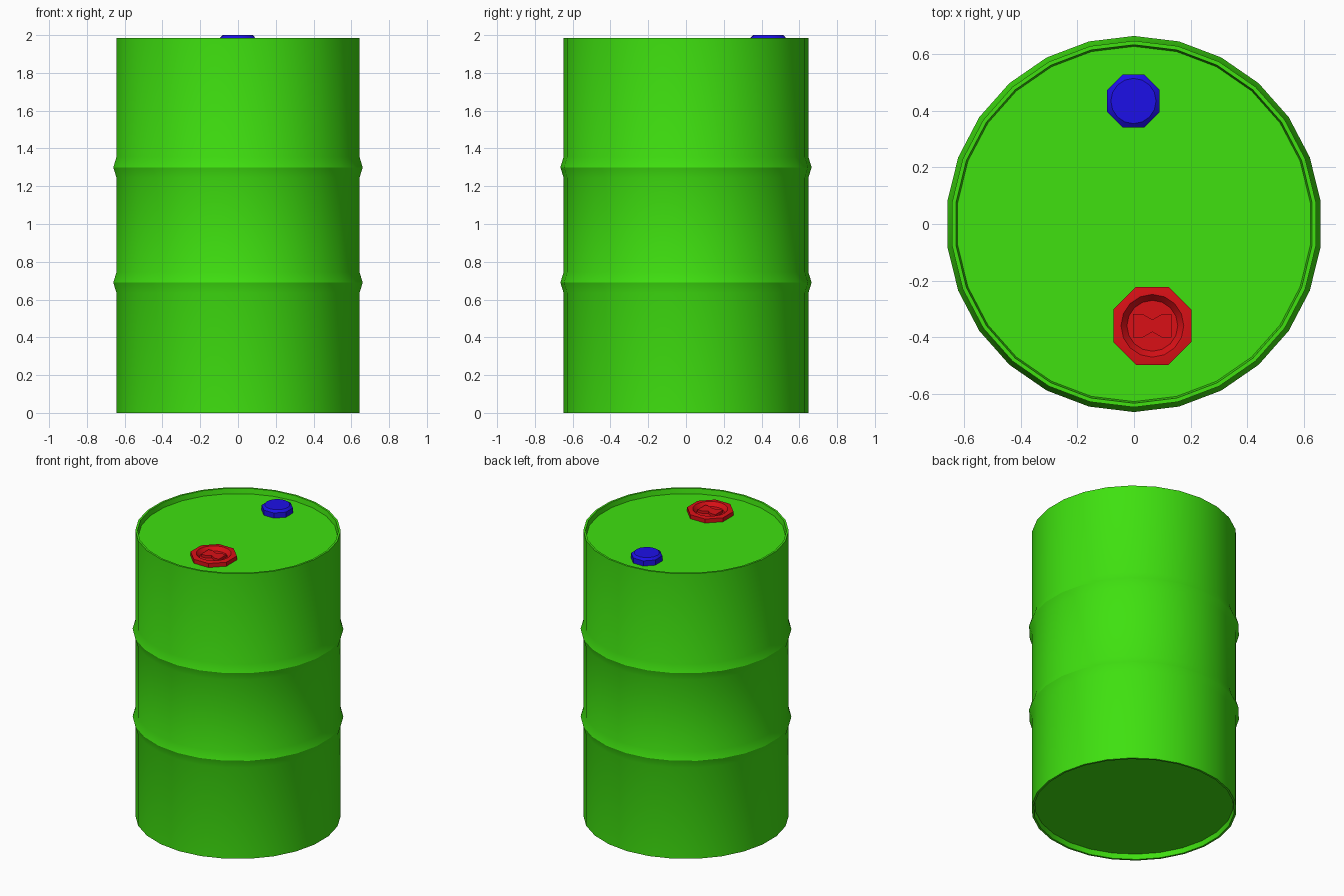
import bpy, bmesh, math

if "Cube" in bpy.data.objects:
    bpy.data.objects.remove(bpy.data.objects["Cube"])


def material(name, rgb):
    m = bpy.data.materials.new(name)
    m.diffuse_color = (*rgb, 1)
    m.use_nodes = True
    m.node_tree.nodes["Principled BSDF"].inputs["Base Color"].default_value = m.diffuse_color
    return m


GREEN = material("green_paint", (0.05, 0.75, 0.005))
BLUE = material("blue_cap", (0.012, 0.005, 0.8))
RED = material("red_cap", (0.7, 0.005, 0.008))


def finish(name, bm, mat, angle=30):
    bmesh.ops.recalc_face_normals(bm, faces=bm.faces)
    me = bpy.data.meshes.new(name)
    bm.to_mesh(me)
    bm.free()
    me.materials.append(mat)
    ob = bpy.data.objects.new(name, me)
    bpy.context.collection.objects.link(ob)
    bpy.ops.object.select_all(action='DESELECT')
    ob.select_set(True)
    bpy.context.view_layer.objects.active = ob
    bpy.ops.object.shade_smooth_by_angle(angle=math.radians(angle))
    return ob


def stack(name, rings, sides, mat, centre=(0, 0), start=0.0):
    """Skin (radius, z, shape) rings; shape 'oct' is an octagon of that apothem."""
    bm = bmesh.new()
    loops = []
    for radius, z, shape in rings:
        loop = []
        for i in range(sides):
            a = start + 2 * math.pi * i / sides
            r = radius
            if shape == 'oct':
                q = math.pi / 4
                r = radius / math.cos(a - q * round(a / q))
            loop.append(bm.verts.new((centre[0] + r * math.cos(a),
                                      centre[1] + r * math.sin(a), z)))
        loops.append(loop)
    for lo, hi in zip(loops, loops[1:]):
        for i in range(sides):
            j = (i + 1) % sides
            bm.faces.new((lo[i], lo[j], hi[j], hi[i]))
    bm.faces.new(loops[0])
    bm.faces.new(loops[-1])
    return finish(name, bm, mat)


# Drum: recessed ends, rims and two rolling ribs
R = 0.648
profile = [(0.628, 0.035), (0.634, 0.0), (R, 0.0)]
for z in (0.69, 1.30):
    profile += [(R, z - 0.055), (R + 0.017, z), (R, z + 0.055)]
profile += [(R, 1.985), (0.634, 1.985), (0.628, 1.95)]
stack("drum", [(r, z, 'circle') for r, z in profile], 26, GREEN,
      start=math.pi / 2)

# Small blue bung cap with a raised round top
stack("blue_bung", [(0.093, 1.945, 'oct'), (0.093, 1.986, 'oct'),
                    (0.08, 2.0, 'circle')], 16, BLUE, centre=(-0.002, 0.435))

# Large red bung with a round dished recess
C = (0.065, -0.36)
stack("red_bung", [(0.138, 1.945, 'oct'), (0.138, 1.978, 'oct'),
                   (0.118, 1.982, 'circle'), (0.111, 1.982, 'circle'),
                   (0.09, 1.956, 'circle')], 16, RED, centre=C)

# Bow-tie grip across the red recess
bm = bmesh.new()
outline = [(-0.068, -0.042), (-0.035, -0.042), (0, -0.022), (0.035, -0.042),
           (0.068, -0.042), (0.068, 0.042), (0.035, 0.042), (0, 0.022),
           (-0.035, 0.042), (-0.068, 0.042)]
face = bm.faces.new([bm.verts.new((C[0] + x, C[1] + y, 1.95))
                     for x, y in outline])
top = bmesh.ops.extrude_face_region(bm, geom=[face])
for v in top["geom"]:
    if isinstance(v, bmesh.types.BMVert):
        v.co.z = 1.974
finish("red_bung_grip", bm, RED)
